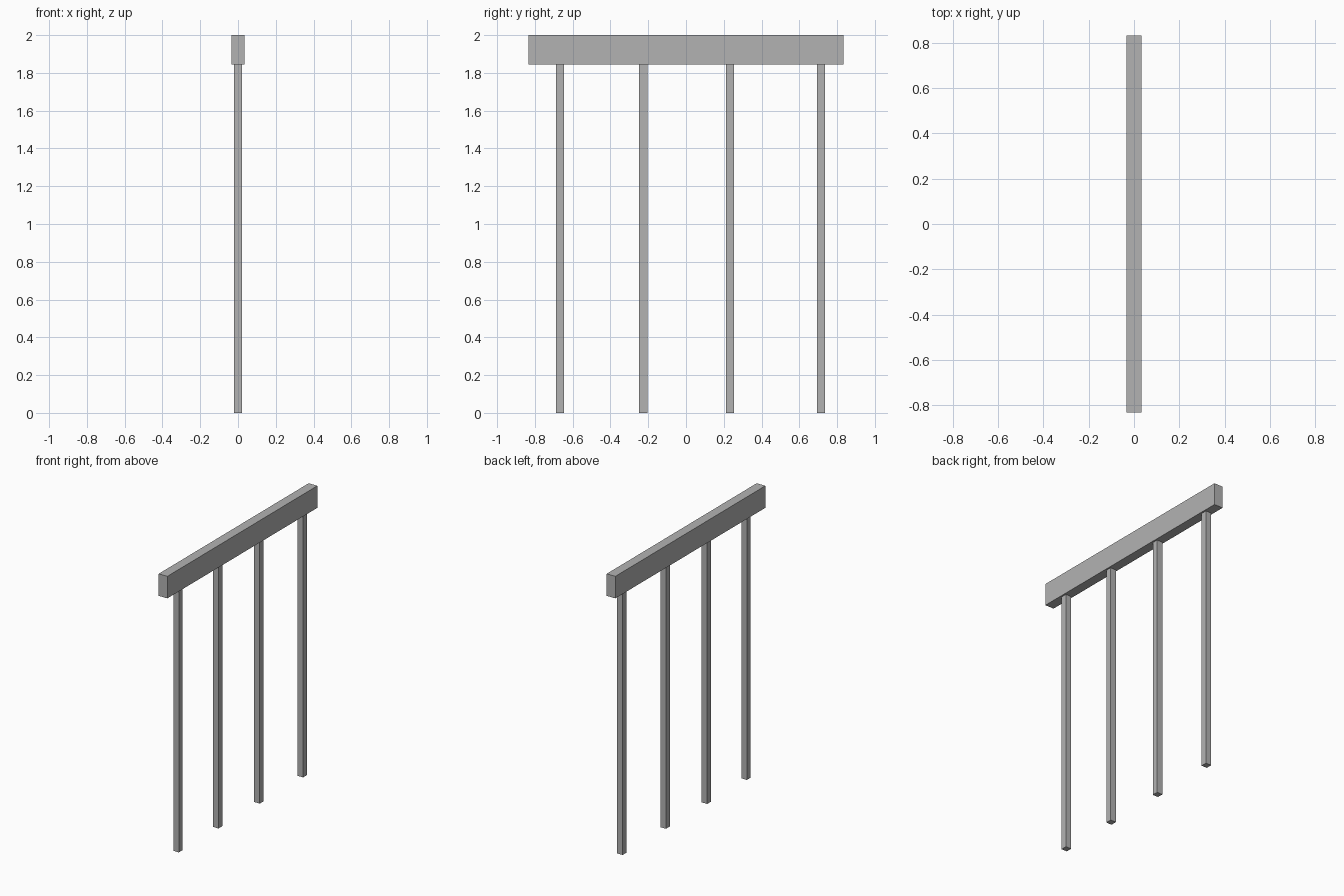
import bpy

cube = bpy.data.objects.get("Cube")
if cube:
    bpy.data.objects.remove(cube, do_unlink=True)

# Single grey finish
GREY = (0.45, 0.45, 0.45, 1.0)
grey = bpy.data.materials.new("plain_grey")
grey.use_nodes = True
grey.diffuse_color = GREY
grey.node_tree.nodes["Principled BSDF"].inputs["Base Color"].default_value = GREY


def box(name, size, y, bottom):
    """Add a box centred on x = 0 whose underside sits at the given height."""
    bpy.ops.mesh.primitive_cube_add(size=1, location=(0, y, bottom + size[2] / 2))
    obj = bpy.context.object
    obj.name = name
    obj.scale = size
    bpy.ops.object.transform_apply(location=False, rotation=False, scale=True)
    obj.data.materials.append(grey)
    return obj


HEIGHT = 2.0
POST_HEIGHT = 1.845
POST_WIDTH = 0.043

# Top beam
box("top_beam", (0.067, 1.667, HEIGHT - POST_HEIGHT), 0, POST_HEIGHT)

# Square posts, slightly unevenly spaced under the beam
for number, y in enumerate((-0.667, -0.226, 0.232, 0.714), start=1):
    box(f"post_{number}", (POST_WIDTH, POST_WIDTH, POST_HEIGHT), y, 0)
